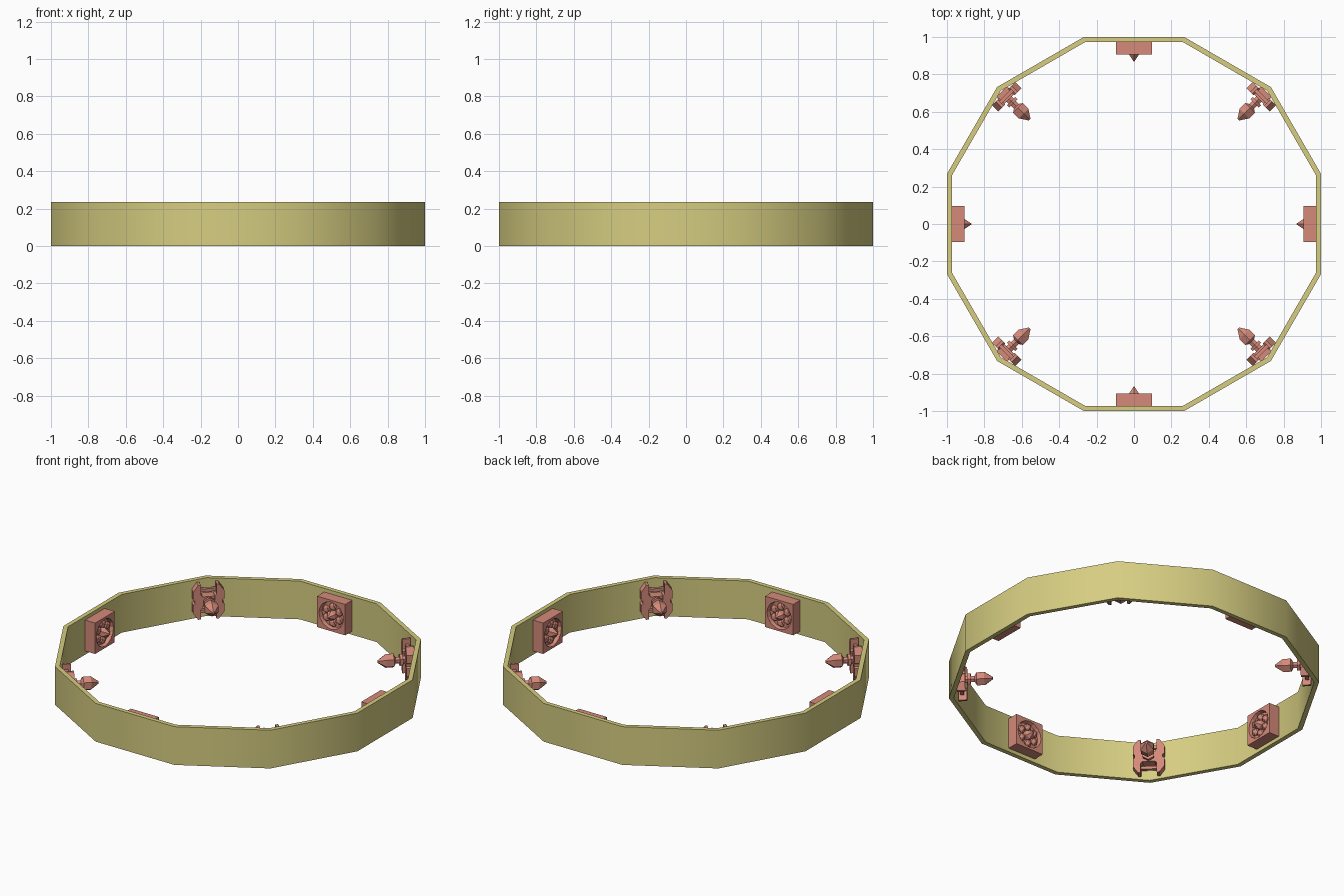
import bpy, bmesh
from math import sin, cos, pi, radians
from mathutils import Matrix, Vector

if "Cube" in bpy.data.objects:
    bpy.data.objects.remove(bpy.data.objects["Cube"])

HEIGHT = 0.235
MID = HEIGHT / 2


def material(name, rgb):
    m = bpy.data.materials.new(name)
    m.use_nodes = True
    m.diffuse_color = (*rgb, 1)
    m.node_tree.nodes["Principled BSDF"].inputs["Base Color"].default_value = (*rgb, 1)
    return m


brass = material("pale brass", (0.67, 0.61, 0.22))
clay = material("rose clay", (0.66, 0.255, 0.195))


def finish(bm, name, mat):
    bmesh.ops.recalc_face_normals(bm, faces=bm.faces)
    mesh = bpy.data.meshes.new(name)
    bm.to_mesh(mesh)
    bm.free()
    mesh.materials.append(mat)
    return mesh


def add_object(name, mesh, angle=0.0):
    ob = bpy.data.objects.new(name, mesh)
    ob.rotation_euler.z = angle
    bpy.context.collection.objects.link(ob)
    return ob


def loft(bm, loops, cap=True, closed=False):
    """Skin a list of equally long point loops."""
    rows = [[bm.verts.new(p) for p in loop] for loop in loops]
    n = len(rows[0])
    pairs = list(zip(rows, rows[1:]))
    if closed:
        pairs.append((rows[-1], rows[0]))
    for a, b in pairs:
        for i in range(n):
            j = (i + 1) % n
            bm.faces.new((a[i], a[j], b[j], b[i]))
    if cap and not closed:
        bm.faces.new(rows[0])
        bm.faces.new(rows[-1])


def disc(x, r, n, square=False):
    """Loop facing along x, round or pushed out to a square."""
    pts = []
    for i in range(n):
        a = 2 * pi * i / n
        c, s = cos(a), sin(a)
        k = r / max(abs(c), abs(s)) if square else r
        pts.append((x, k * s, MID + k * c))
    return pts


def box(bm, x, y, z):
    """Box from (min, max) spans."""
    loft(bm, [[(x[0], b, c), (x[1], b, c), (x[1], d, c), (x[0], d, c)]
              for b, d, c in ((y[0], y[1], z[0]), (y[0], y[1], z[1]))])


# Twelve-sided band
def band_loop(apothem, z):
    r = apothem / cos(pi / 12)
    return [(r * cos(a), r * sin(a), z)
            for a in (pi / 12 + i * pi / 6 for i in range(12))]


bm = bmesh.new()
loft(bm, [band_loop(1, 0), band_loop(1, HEIGHT),
          band_loop(0.973, HEIGHT), band_loop(0.973, 0)], closed=True)
band = add_object("band", finish(bm, "band", brass))
bpy.ops.object.select_all(action="DESELECT")
band.select_set(True)
bpy.context.view_layer.objects.active = band
bpy.ops.object.shade_smooth_by_angle(angle=radians(40))

# Square tile with a round recess, six petals and a pointed centre
bm = bmesh.new()
loft(bm, [disc(0.98, 0.095, 16, True), disc(0.905, 0.095, 16, True),
          disc(0.905, 0.083, 16), disc(0.928, 0.078, 16)])
for i in range(6):
    a = i * pi / 3
    place = (Matrix.Translation(Vector((0.922, 0.05 * sin(a), MID + 0.05 * cos(a))))
             @ Matrix.Diagonal((0.016, 0.026, 0.026, 1)))
    bmesh.ops.create_icosphere(bm, subdivisions=1, radius=1, matrix=place)
loft(bm, [disc(0.928, 0.03, 6), disc(0.905, 0.03, 6), disc(0.869, 0.002, 6)])
tile = finish(bm, "rosette_tile", clay)

# Bracket: two chamfered uprights, crossbars, stem and faceted bulb
bm = bmesh.new()
for side in (-1, 1):
    half = [(0.045, 0.105), (0.06, 0.105), (0.088, 0.065), (0.088, 0.015),
            (0.078, 0.008)]
    profile = half + [(y, -z) for y, z in reversed(half)]
    profile += [(0.045, -0.045), (0.035, -0.035), (0.035, 0.035), (0.045, 0.045)]
    loft(bm, [[(x, side * y, MID + z) for y, z in profile] for x in (0.938, 0.985)])
for z in (-0.065, 0.065):
    box(bm, (0.955, 0.975), (-0.05, 0.05), (MID + z - 0.009, MID + z + 0.009))
box(bm, (0.945, 1.0), (-0.04, 0.04), (MID - 0.03, MID + 0.03))
stem = [(1.0, 0.022), (0.93, 0.022), (0.93, 0.036), (0.913, 0.036), (0.913, 0.02),
        (0.89, 0.02), (0.878, 0.042), (0.835, 0.042), (0.79, 0.008)]
loft(bm, [disc(x, r, 6) for x, r in stem])
bracket = finish(bm, "bulb_bracket", clay)

# Four of each, alternating round the inside of the band
for side, turn in (("left", 0), ("back", 1), ("right", 2), ("front", 3)):
    add_object(side + "_rosette_tile", tile, turn * pi / 2)
for corner, turn in (("back_left", 0), ("back_right", 1),
                     ("front_right", 2), ("front_left", 3)):
    add_object(corner + "_bulb_bracket", bracket, pi / 4 + turn * pi / 2)
